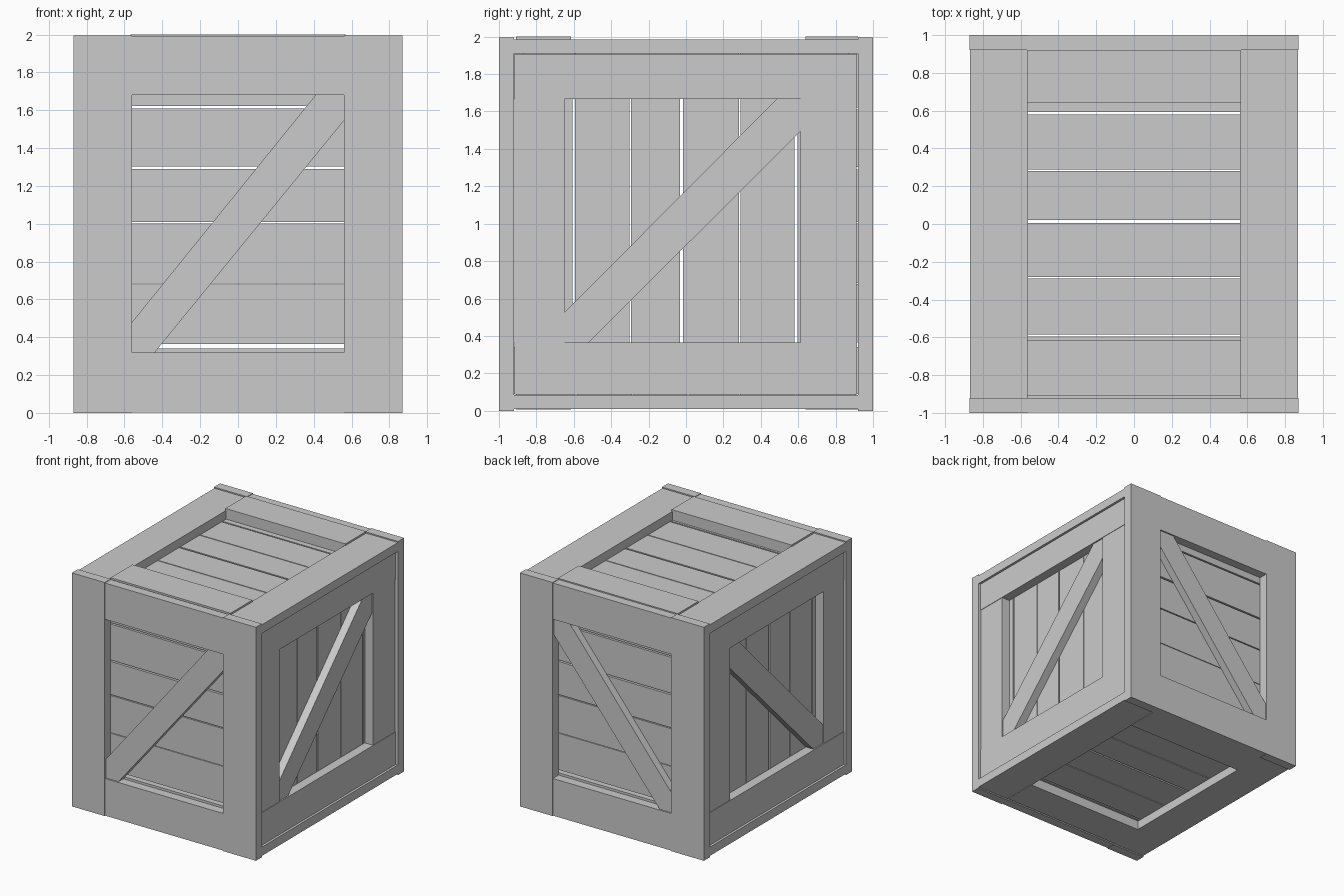
import bpy, bmesh
from mathutils import Vector

if "Cube" in bpy.data.objects:
    bpy.data.objects.remove(bpy.data.objects["Cube"])


def mesh_object(name, bm):
    bmesh.ops.recalc_face_normals(bm, faces=bm.faces)
    me = bpy.data.meshes.new(name)
    bm.to_mesh(me)
    bm.free()
    ob = bpy.data.objects.new(name, me)
    bpy.context.collection.objects.link(ob)
    return ob


def board(name, x, y, z):
    """Box given by its (min, max) range on each axis."""
    bm = bmesh.new()
    bmesh.ops.create_cube(bm, size=1)
    for v in bm.verts:
        v.co = Vector([r[0] if c < 0 else r[1] for c, r in zip(v.co, (x, y, z))])
    return mesh_object(name, bm)


def brace(name, outline, to_point, d0, d1):
    """Diagonal brace: a flat outline extruded from depth d0 to d1."""
    bm = bmesh.new()
    face = bm.faces.new([bm.verts.new(to_point(u, v, d0)) for u, v in outline])
    ext = bmesh.ops.extrude_face_region(bm, geom=[face])
    shift = Vector(to_point(0, 0, d1)) - Vector(to_point(0, 0, d0))
    for v in ext["geom"]:
        if isinstance(v, bmesh.types.BMVert):
            v.co += shift
    return mesh_object(name, bm)


def span(s, a, b):
    """Range on the positive or negative side of an axis."""
    return tuple(sorted((s * a, s * b)))


end_slats = [(0.09, 0.34), (0.365, 0.678), (0.683, 1.0), (1.008, 1.29), (1.303, 1.61), (1.622, 1.91)]
side_slats = [(-0.86, -0.606), (-0.594, -0.303), (-0.295, -0.032), (-0.017, 0.283), (0.291, 0.58), (0.597, 0.86)]
flat_slats = [(-0.91, -0.596), (-0.584, -0.288), (-0.28, 0.005), (0.02, 0.28), (0.288, 0.58), (0.592, 0.91)]

# Front and back walls
for s, end in ((-1, "front"), (1, "back")):
    for sx, side in ((-1, "left"), (1, "right")):
        board(f"{end}_{side}_post", span(sx, 0.56, 0.87), span(s, 0.92, 1.0), (0, 1.995))
    board(f"{end}_bottom_rail", (-0.56, 0.56), span(s, 0.92, 0.997), (0.003, 0.32))
    board(f"{end}_top_rail", (-0.56, 0.56), span(s, 0.92, 0.997), (1.68, 1.99))
    for i, z in enumerate(end_slats):
        board(f"{end}_slat_{i + 1}", (-0.8, 0.8), span(s, 0.865, 0.92), z)
    brace(f"{end}_brace",
          [(-0.56, 0.32), (-0.44, 0.32), (0.56, 1.545), (0.56, 1.68), (0.41, 1.68), (-0.56, 0.48)],
          lambda u, v, d: (u, s * d, v), 0.92, 0.985)

# Left and right walls
for s, side in ((-1, "left"), (1, "right")):
    board(f"{side}_bottom_rail", span(s, 0.77, 0.85), (-0.918, 0.915), (0.087, 0.365))
    board(f"{side}_top_rail", span(s, 0.77, 0.85), (-0.918, 0.915), (1.667, 1.908))
    board(f"{side}_front_stile", span(s, 0.77, 0.846), (-0.92, -0.65), (0.365, 1.667))
    board(f"{side}_back_stile", span(s, 0.77, 0.846), (0.613, 0.912), (0.365, 1.667))
    for i, y in enumerate(side_slats):
        board(f"{side}_slat_{i + 1}", span(s, 0.72, 0.77), y, (0.09, 1.91))
    brace(f"{side}_brace",
          [(-0.65, 0.365), (-0.52, 0.365), (0.613, 1.495), (0.613, 1.667), (0.485, 1.667), (-0.65, 0.525)],
          lambda u, v, d: (s * d, u, v), 0.77, 0.838)

# Lid and base: long boards, cross rails and slats
for part, frame, rail, slat in (("lid", (1.91, 1.985), (1.91, 2.0), (1.86, 1.91)),
                                ("base", (0.01, 0.085), (0.006, 0.085), (0.085, 0.135))):
    for s, side in ((-1, "left"), (1, "right")):
        board(f"{part}_{side}_board", span(s, 0.56, 0.868), (-0.92, 0.92), frame)
    for end, y in (("front", (-0.91, -0.615)), ("back", (0.64, 0.92))):
        board(f"{part}_{end}_rail", (-0.567, 0.567), y, rail)
    for i, y in enumerate(flat_slats):
        board(f"{part}_slat_{i + 1}", (-0.77, 0.77), y, slat)
